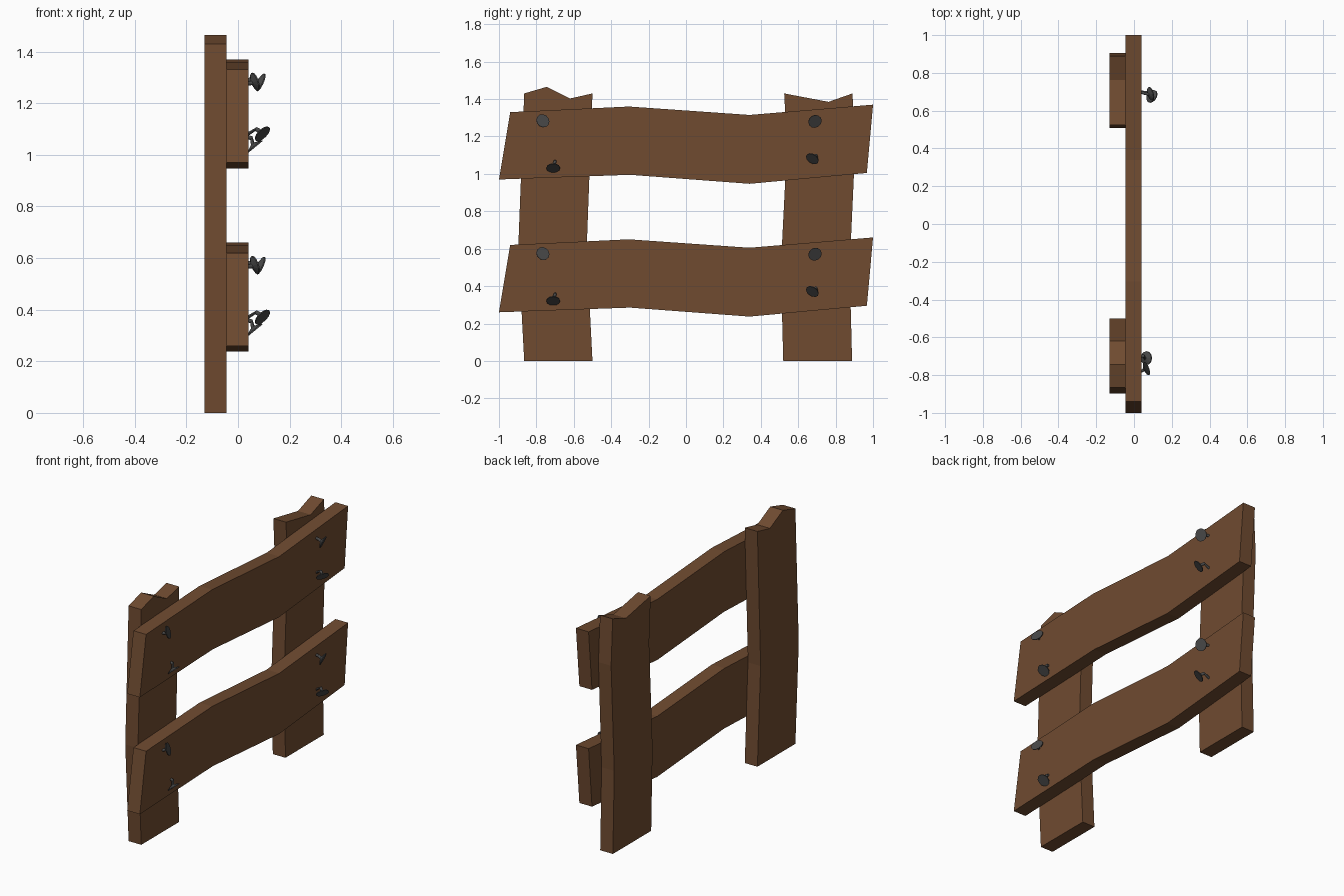
import bpy, bmesh, math
from mathutils import Vector

if "Cube" in bpy.data.objects:
    bpy.data.objects.remove(bpy.data.objects["Cube"])


def material(name, color):
    m = bpy.data.materials.new(name)
    m.diffuse_color = color
    m.use_nodes = True
    m.node_tree.nodes["Principled BSDF"].inputs["Base Color"].default_value = m.diffuse_color
    return m


wood = material("brown_wood", (0.16, 0.07, 0.03, 1))
iron = material("dark_iron", (0.065, 0.065, 0.065, 1))


def finish(name, bm, mat):
    bmesh.ops.recalc_face_normals(bm, faces=bm.faces)
    mesh = bpy.data.meshes.new(name)
    bm.to_mesh(mesh)
    bm.free()
    mesh.materials.append(mat)
    obj = bpy.data.objects.new(name, mesh)
    bpy.context.collection.objects.link(obj)
    return obj


def plank(name, outline, x0, x1, dz=0.0):
    """Extrude a (y, z) outline from x0 to x1."""
    bm = bmesh.new()
    face = bm.faces.new([bm.verts.new((x0, y, z + dz)) for y, z in outline])
    out = bmesh.ops.extrude_face_region(bm, geom=[face])
    verts = [v for v in out["geom"] if isinstance(v, bmesh.types.BMVert)]
    bmesh.ops.translate(bm, verts=verts, vec=(x1 - x0, 0, 0))
    return finish(name, bm, wood)


def nail(name, root, elbow, head, normal, dz, sides=12):
    """Loft a bent shank that flares into a tilted flat head."""
    n = Vector(normal).normalized()
    root, elbow, head = Vector(root), Vector(elbow), Vector(head)
    out = Vector((1, 0, 0))
    rings = [(root, out, 0.008), (elbow, (out + n).normalized(), 0.008),
             (head - n * 0.016, n, 0.009), (head - n * 0.005, n, 0.036),
             (head, n, 0.037)]
    bm = bmesh.new()
    loops = []
    for c, d, r in rings:
        u = d.cross(Vector((0, 1, 0))).normalized()
        v = d.cross(u)
        loops.append([bm.verts.new(c + Vector((0, 0, dz)) + r * (
            u * math.cos(2 * math.pi * i / sides) + v * math.sin(2 * math.pi * i / sides)))
            for i in range(sides)])
    for a, b in zip(loops, loops[1:]):
        for i in range(sides):
            j = (i + 1) % sides
            bm.faces.new((a[i], a[j], b[j], b[i]))
    bm.faces.new(loops[0])
    bm.faces.new(loops[-1])
    return finish(name, bm, iron)


# Upright posts with jagged tops
plank("left_post", [(-0.865, 0), (-0.50, 0), (-0.531, 0.6), (-0.50, 1.43),
                    (-0.62, 1.403), (-0.745, 1.465), (-0.865, 1.43), (-0.897, 0.6)],
      -0.13, -0.045)
plank("right_post", [(0.52, 0), (0.888, 0), (0.875, 0.5), (0.905, 1.15), (0.89, 1.43),
                     (0.762, 1.385), (0.525, 1.43), (0.54, 1.15), (0.507, 0.5)],
      -0.13, -0.045)

# Wavy rails, each held by four bent nails
rail = [(-1.0, 0.97), (-0.30, 0.995), (0.34, 0.947), (0.967, 1.005),
        (1.0, 1.37), (0.34, 1.315), (-0.305, 1.36), (-0.94, 1.33)]
nails = {
    "upper_left": ((0.03, -0.78, 1.275), (0.043, -0.777, 1.277), (0.068, -0.765, 1.284), (0.9, 0.35, 0.33)),
    "upper_right": ((0.03, 0.70, 1.29), (0.06, 0.69, 1.292), (0.09, 0.69, 1.28), (0.88, 0.25, -0.4)),
    "lower_left": ((0.03, -0.70, 1.07), (0.052, -0.70, 1.065), (0.067, -0.71, 1.03), (0.63, 0, -0.77)),
    "lower_right": ((0.03, 0.70, 1.075), (0.07, 0.695, 1.1), (0.096, 0.675, 1.08), (0.63, -0.42, -0.65)),
}
for level, dz in (("top", 0.0), ("bottom", -0.71)):
    plank(f"{level}_rail", rail, -0.045, 0.04, dz)
    for where, args in nails.items():
        nail(f"{level}_rail_{where}_nail", *args, dz)
